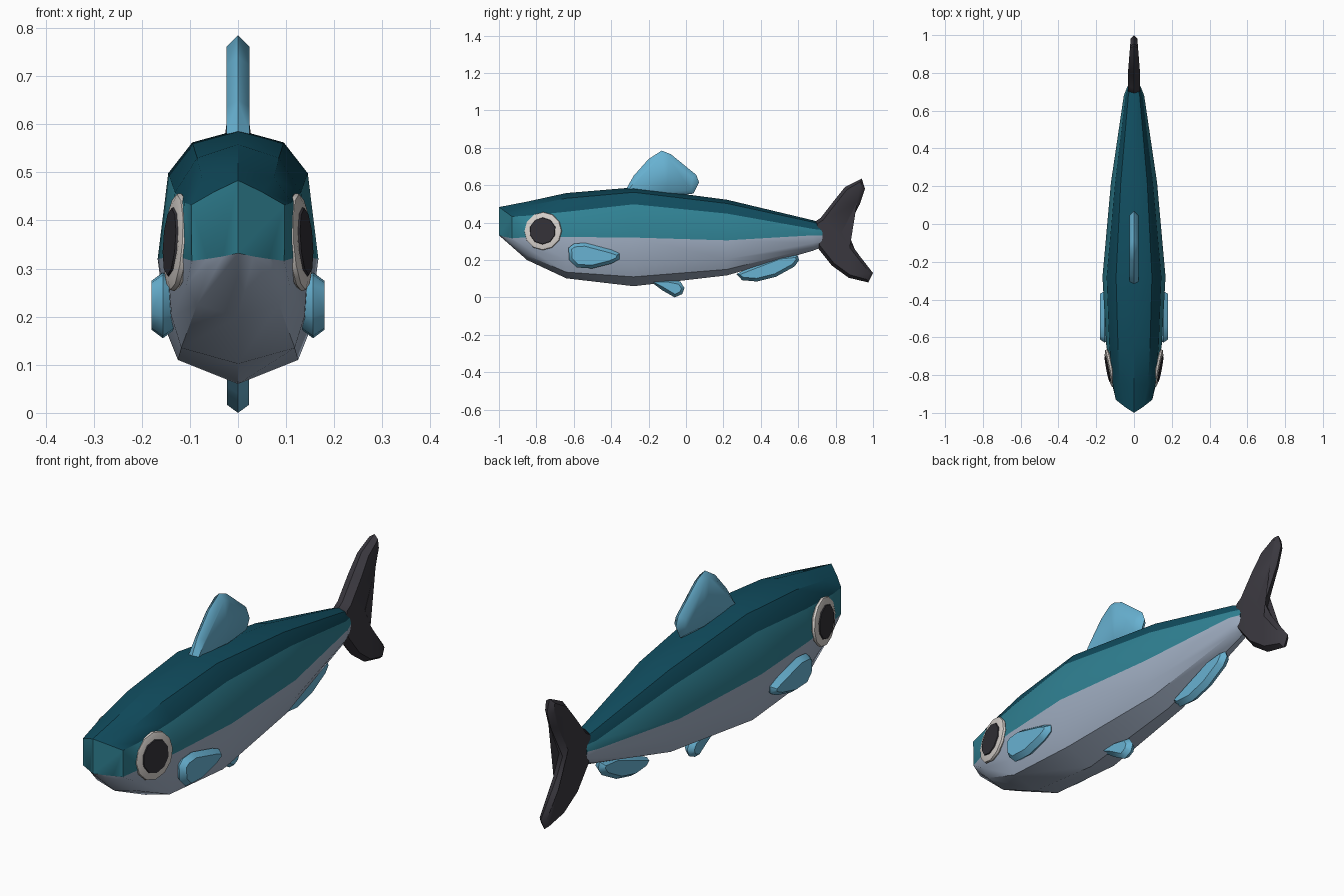
import bpy, bmesh
from mathutils import Vector

if "Cube" in bpy.data.objects:
    bpy.data.objects.remove(bpy.data.objects["Cube"])


def mat(name, r, g, b):
    lin = [((c / 255 + 0.055) / 1.055) ** 2.4 for c in (r, g, b)]
    m = bpy.data.materials.new(name)
    m.diffuse_color = (*lin, 1)
    m.use_nodes = True
    m.node_tree.nodes["Principled BSDF"].inputs["Base Color"].default_value = m.diffuse_color
    return m


DARK = mat("dark_teal", 16, 76, 94)
MID = mat("mid_teal", 48, 130, 148)
BELLY = mat("silver_belly", 160, 174, 194)
FIN = mat("fin_blue", 104, 178, 210)
TAIL = mat("tail_charcoal", 58, 56, 63)
WHITE = mat("eye_white", 214, 208, 203)
PUPIL = mat("pupil_dark", 50, 48, 54)


def finish(name, bm, mats, angle=0.6):
    bmesh.ops.recalc_face_normals(bm, faces=bm.faces)
    me = bpy.data.meshes.new(name)
    bm.to_mesh(me)
    bm.free()
    for m in mats:
        me.materials.append(m)
    ob = bpy.data.objects.new(name, me)
    bpy.context.collection.objects.link(ob)
    bpy.ops.object.select_all(action='DESELECT')
    ob.select_set(True)
    bpy.context.view_layer.objects.active = ob
    bpy.ops.object.shade_smooth_by_angle(angle=angle)
    return ob


def body():
    # each station: y, then half section from back ridge to keel as (x, z)
    stations = [
        (-0.85, (0, .512), (.075, .488), (.112, .437), (.116, .322), (.108, .265), (.085, .225), (0, .2)),
        (-0.64, (0, .558), (.085, .53), (.131, .458), (.147, .323), (.138, .2), (.118, .135), (0, .102)),
        (-0.28, (0, .588), (.095, .562), (.145, .498), (.167, .32), (.147, .165), (.125, .11), (0, .06)),
        (0.22, (0, .522), (.07, .502), (.1, .448), (.122, .305), (.104, .205), (.08, .15), (0, .118)),
        (0.68, (0, .412), (.03, .402), (.045, .366), (.054, .332), (.048, .29), (.033, .265), (0, .25)),
        (0.73, (0, .395), (.02, .385), (.03, .36), (.034, .332), (.03, .3), (.02, .28), (0, .27)),
    ]
    # wedge shaped snout ring
    snout = [(0, -1, .483), (.05, -.967, .459), (.097, -.93, .432), (.096, -.93, .316),
             (.064, -.952, .32), (.032, -.975, .325), (0, -1, .332)]
    halves = [snout] + [[(x, y, z) for x, z in pts] for y, *pts in stations]
    bm = bmesh.new()
    rings = []
    for h in halves:
        full = h + [(-x, y, z) for x, y, z in h[-2:0:-1]]
        rings.append([bm.verts.new(p) for p in full])
    n = len(rings[0])
    for a, b in zip(rings, rings[1:]):
        for i in range(n):
            j = (i + 1) % n
            f = bm.faces.new((a[i], a[j], b[j], b[i]))
            k = min(i, n - 1 - i)          # colour by band around the section
            f.material_index = 0 if k < 2 else 1 if k == 2 else 2
    r = rings[0]
    half = n // 2
    bm.faces.new(r[:half + 1]).material_index = 1
    bm.faces.new(r[half:] + r[:1]).material_index = 1
    bm.faces.new(rings[-1]).material_index = 0
    finish("body", bm, [DARK, MID, BELLY])


def plate(name, outline, material, half, inset, x0=0.0, taper=lambda y: 1.0):
    """Fin with a thin rim and two raised inset sides; outline is (y, z)."""
    pts = [Vector(p) for p in outline]
    n = len(pts)
    area = sum(pts[i].x * pts[(i + 1) % n].y - pts[(i + 1) % n].x * pts[i].y for i in range(n))
    if area < 0:
        pts.reverse()
    inner = []
    for i, p in enumerate(pts):
        d1 = (p - pts[i - 1]).normalized()
        d2 = (pts[(i + 1) % n] - p).normalized()
        nrm = (Vector((-d1.y, d1.x)) + Vector((-d2.y, d2.x))).normalized()
        inner.append(p + nrm * inset)
    bm = bmesh.new()
    rim = [bm.verts.new((x0, p.x, p.y)) for p in pts]
    for s in (-1, 1):
        side = [bm.verts.new((x0 + s * half * taper(p.x), p.x, p.y)) for p in inner]
        for i in range(n):
            j = (i + 1) % n
            bm.faces.new((rim[i], rim[j], side[j], side[i]))
        cap = bm.faces.new(side)
        bmesh.ops.triangulate(bm, faces=[cap])
    finish(name, bm, [material], 0.9)


def disc(name, centre, normal, rings, material, sides):
    """Stack of rings (radius, height) closed at both ends."""
    q = normal.to_track_quat('Z', 'Y')
    bm = bmesh.new()
    circles = []
    for rad, h in rings:
        c = bmesh.ops.create_circle(bm, segments=sides, radius=rad)["verts"]
        for v in c:
            v.co = centre + q @ (v.co + Vector((0, 0, h)))
        circles.append(c)
    for a, b in zip(circles, circles[1:]):
        for i in range(sides):
            j = (i + 1) % sides
            bm.faces.new((a[i], a[j], b[j], b[i]))
    bm.faces.new(circles[0])
    bm.faces.new(circles[-1])
    finish(name, bm, [material])


body()

# single fins on the centre line
plate("dorsal_fin", [(-.325, .57), (-.28, .65), (-.2, .74), (-.13, .785), (-.08, .765), (.055, .655),
                     (.07, .615), (.04, .555), (-.1, .54)], FIN, .024, .024)
plate("pelvic_fin", [(-.19, .085), (-.13, .04), (-.06, 0), (-.02, .018), (-.008, .05), (-.03, .085),
                     (-.1, .1)], FIN, .023, .017)
plate("anal_fin", [(.27, .125), (.3, .092), (.38, .085), (.48, .11), (.58, .165), (.605, .2), (.595, .228),
                   (.5, .222), (.35, .165)], FIN, .024, .017)

# forked tail
plate("tail_fin", [(.68, .34), (.69, .405), (.72, .425), (.79, .515), (.85, .59), (.94, .635), (.957, .58),
                   (.93, .5), (.85, .35), (.89, .275), (.93, .22), (1, .13), (.975, .08), (.87, .105),
                   (.78, .17), (.7, .27)], TAIL, .032, .017,
      taper=lambda y: 1 - .5 * max(0, (y - .8) / .2))

# paired side fins and eyes
for side, s in (("right", 1), ("left", -1)):
    plate(side + "_pectoral_fin",
          [(-.628, .265), (-.6, .287), (-.54, .292), (-.4, .255), (-.355, .235), (-.355, .205), (-.4, .18),
           (-.5, .155), (-.585, .16), (-.625, .2)], FIN, .024, .018, x0=s * .156)
    normal = Vector((s, -.19, .07)).normalized()
    centre = Vector((s * .131, -.765, .355))
    disc(side + "_eye", centre, normal, [(.085, -.025), (.102, -.006), (.1, .003), (.084, .008)], WHITE, 12)
    disc(side + "_pupil", centre, normal, [(.073, .006), (.07, .012)], PUPIL, 10)
